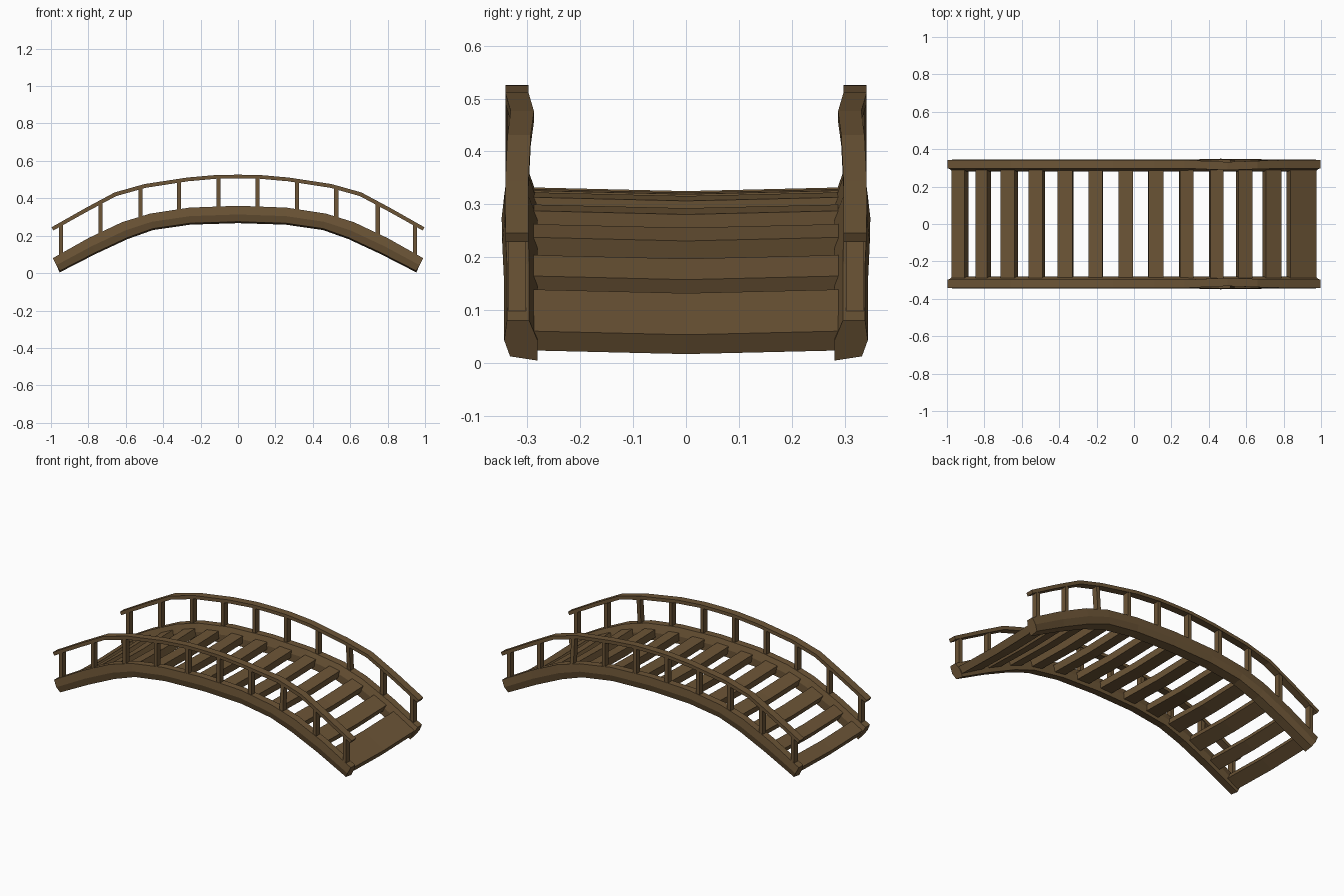
import bpy, bmesh, math

if "Cube" in bpy.data.objects:
    bpy.data.objects.remove(bpy.data.objects["Cube"])

wood = bpy.data.materials.new("brown_wood")
wood.diffuse_color = (0.150, 0.090, 0.037, 1)
wood.use_nodes = True
wood.node_tree.nodes["Principled BSDF"].inputs["Base Color"].default_value = wood.diffuse_color


def finish(name, bm):
    bmesh.ops.recalc_face_normals(bm, faces=bm.faces)
    me = bpy.data.meshes.new(name)
    bm.to_mesh(me)
    bm.free()
    me.materials.append(wood)
    ob = bpy.data.objects.new(name, me)
    bpy.context.collection.objects.link(ob)
    return ob


def loft(name, rings):
    """Skin a list of equal-length closed rings and cap both ends."""
    bm = bmesh.new()
    rows = [[bm.verts.new(p) for p in r] for r in rings]
    n = len(rows[0])
    for a, b in zip(rows, rows[1:]):
        for i in range(n):
            j = (i + 1) % n
            bm.faces.new((a[i], a[j], b[j], b[i]))
    bm.faces.new(rows[0])
    bm.faces.new(rows[-1])
    return finish(name, bm)


def mirrored(half):
    """Mirror stations (x, z, x, z) from the right half to the left."""
    left = [(-s[0], s[1], -s[2], s[3]) for s in half]
    return left[::-1] + half[1:]


def height(stations, x):
    """Height of the upper edge at x."""
    for a, b in zip(stations, stations[1:]):
        if x <= b[0]:
            break
    return a[1] + (b[1] - a[1]) * (x - a[0]) / (b[0] - a[0])


# upper and lower edges of the arched beams and hand rails
beam = mirrored([(0, .36, 0, .267), (.26, .35, .255, .259), (.47, .318, .455, .23),
                 (.62, .272, .59, .182), (.80, .187, .762, .102), (.99, .08, .953, .004)])
rail = mirrored([(0, .526, 0, .506), (.11, .525, .11, .505), (.27, .511, .267, .491),
                 (.50, .476, .494, .456), (.66, .431, .651, .412), (.82, .345, .81, .327),
                 (.997, .245, .987, .228)])


def wobble(x, amount):
    """Sideways warp in the right half of the bridge."""
    return amount * max(0, 1 - abs(x - .53) / .2)


for side, label in ((-1, "front"), (1, "back")):
    # arched side beam, slightly bulged on the outside
    rings = []
    for xt, zt, xb, zb in beam:
        w = wobble(xt, .007)
        xm, zm = (xt + xb) / 2, (zt + zb) / 2
        rings.append([(xt, side * (.297 + w / 2), zt), (xt, side * (.339 + w), zt),
                      (xm, side * (.344 + w), zm), (xb, side * (.333 + w), zb + .008),
                      (xb, side * .281, zb), (xm, side * .281, zm)])
    loft(label + "_beam", rings)

    # hand rail
    rings = []
    for xt, zt, xb, zb in rail:
        y = .32 - wobble(xt, .012)
        rings.append([(xt, side * (y - .022), zt), (xt, side * (y + .022), zt),
                      (xb, side * (y + .022), zb), (xb, side * (y - .022), zb)])
    loft(label + "_hand_rail", rings)

    # upright posts
    for i, x in enumerate((-.947, -.735, -.522, -.315, -.105, .105, .315, .525, .747, .947)):
        y0, y1 = .32 + wobble(x, .004), .32 - wobble(x, .010)
        rings = []
        for y, z in ((y0, height(beam, x) - .02), (y1, height(rail, x) - .012)):
            rings.append([(x + a * .011, side * y + b * .017, z)
                          for a, b in ((-1, -1), (1, -1), (1, 1), (-1, 1))])
        loft(f"{label}_post_{i + 1}", rings)

# deck planks: x range of the top face, following the arch and sagging mid-span
planks = [(-.975, -.905), (-.847, -.785), (-.714, -.638), (-.564, -.488), (-.409, -.33),
          (-.243, -.168), (-.083, -.006), (.077, .158), (.247, .318), (.408, .478),
          (.560, .634), (.705, .789), (.836, .976)]
for i, (x0, x1) in enumerate(planks):
    z0, z1 = height(beam, x0) - .028, height(beam, x1) - .028
    a = math.atan2(z1 - z0, x1 - x0)
    dx, dz = math.sin(a) * .042, -math.cos(a) * .042
    rings = []
    for y, sag in ((-.295, 0), (0, .007), (.295, 0)):
        rings.append([(x0, y, z0 - sag), (x1, y, z1 - sag),
                      (x1 + dx, y, z1 + dz - sag), (x0 + dx, y, z0 + dz - sag)])
    loft(f"deck_plank_{i + 1}", rings)
